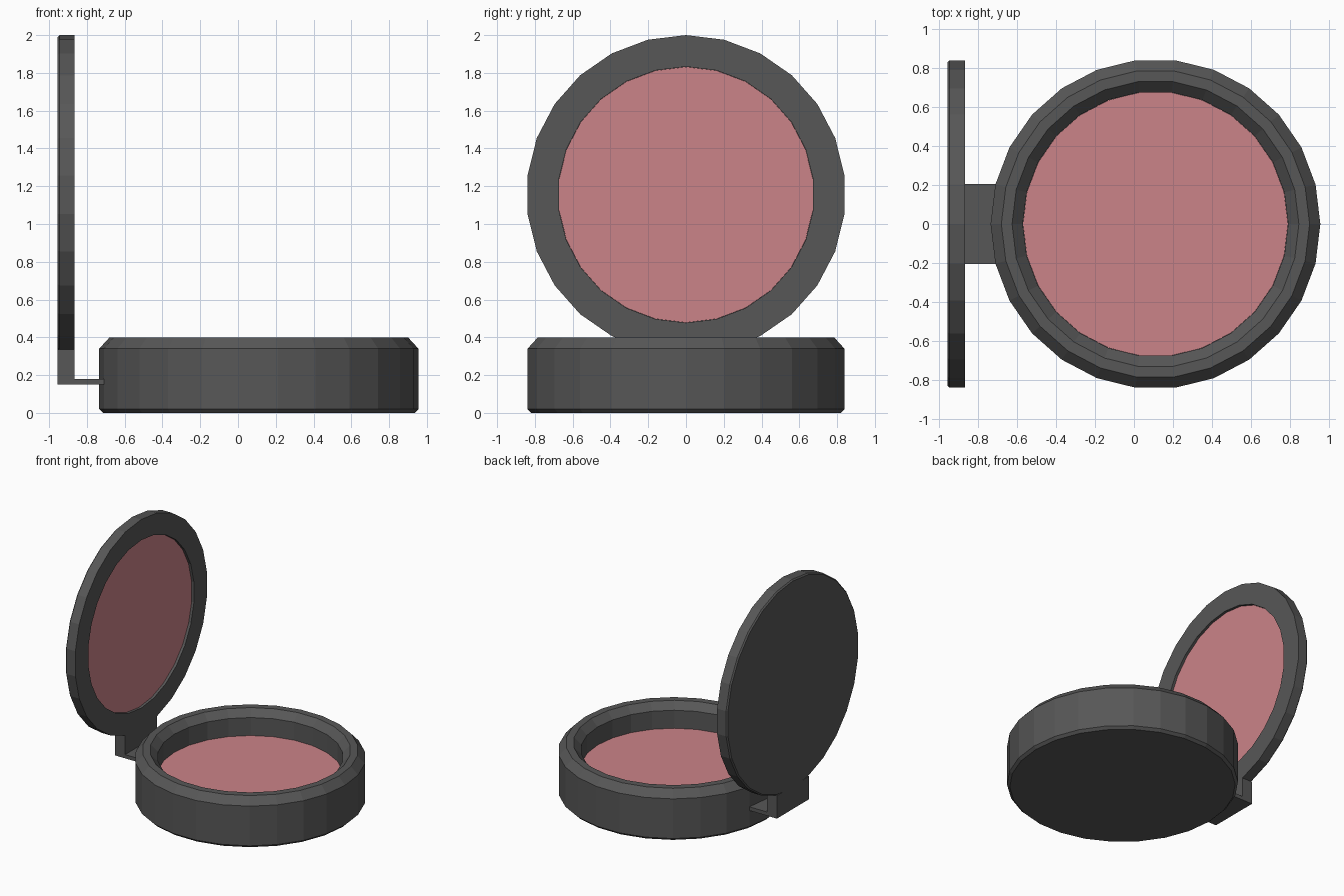
import bpy, bmesh, math
from mathutils import Matrix

if "Cube" in bpy.data.objects:
    bpy.data.objects.remove(bpy.data.objects["Cube"])

SIDES = 26


def material(name, rgb):
    m = bpy.data.materials.new(name)
    m.diffuse_color = (*rgb, 1.0)
    m.use_nodes = True
    m.node_tree.nodes["Principled BSDF"].inputs["Base Color"].default_value = m.diffuse_color
    return m


GREY = material("dark grey plastic", (0.095, 0.095, 0.095))
PINK = material("dusty pink", (0.60, 0.23, 0.25))


def finish(bm, name, mat, matrix):
    bm.transform(matrix)
    bmesh.ops.recalc_face_normals(bm, faces=bm.faces)
    mesh = bpy.data.meshes.new(name)
    bm.to_mesh(mesh)
    bm.free()
    mesh.materials.append(mat)
    obj = bpy.data.objects.new(name, mesh)
    bpy.context.collection.objects.link(obj)
    return obj


def lathe(name, profile, mat, matrix):
    """Spin (radius, height) points round z and cap both ends."""
    bm = bmesh.new()
    rings = []
    for r, z in profile:
        rings.append([bm.verts.new((r * math.cos(math.tau * i / SIDES),
                                    r * math.sin(math.tau * i / SIDES), z))
                      for i in range(SIDES)])
    for a, b in zip(rings, rings[1:]):
        for i in range(SIDES):
            j = (i + 1) % SIDES
            bm.faces.new((a[i], a[j], b[j], b[i]))
    bm.faces.new(rings[0][::-1])
    bm.faces.new(rings[-1])
    return finish(bm, name, mat, matrix)


def slab(name, outline, half_width, mat):
    """Extrude an x-z outline evenly along y."""
    bm = bmesh.new()
    face = bm.faces.new([bm.verts.new((x, -half_width, z)) for x, z in outline])
    ext = bmesh.ops.extrude_face_region(bm, geom=[face])
    moved = [v for v in ext["geom"] if isinstance(v, bmesh.types.BMVert)]
    bmesh.ops.translate(bm, verts=moved, vec=(0, 2 * half_width, 0))
    return finish(bm, name, mat, Matrix.Identity(4))


# Base: round tray with bevelled rim and recessed well
base_at = Matrix.Translation((0.11, 0, 0))
lathe("base_tray", [(0.825, 0), (0.845, 0.02), (0.845, 0.34), (0.79, 0.40),
                    (0.735, 0.40), (0.68, 0.345), (0.68, 0.192)], GREY, base_at)
lathe("powder_pan", [(0.679, 0.193), (0.679, 0.20)], PINK, base_at)

# Lid: upright disc facing +x with a shallow recess for its pink inlay
lid_at = Matrix.Translation((-0.955, 0, 1.155)) @ Matrix.Rotation(math.pi / 2, 4, 'Y')
lathe("lid", [(0.835, 0), (0.845, 0.01), (0.845, 0.09),
              (0.678, 0.09), (0.678, 0.062)], GREY, lid_at)
lathe("lid_inlay", [(0.677, 0.063), (0.677, 0.07)], PINK, lid_at)

# Hinge: L-shaped bracket joining lid to base
slab("hinge_bracket", [(-0.955, 0.15), (-0.70, 0.15), (-0.70, 0.18),
                       (-0.865, 0.18), (-0.865, 0.335), (-0.955, 0.335)], 0.205, GREY)
